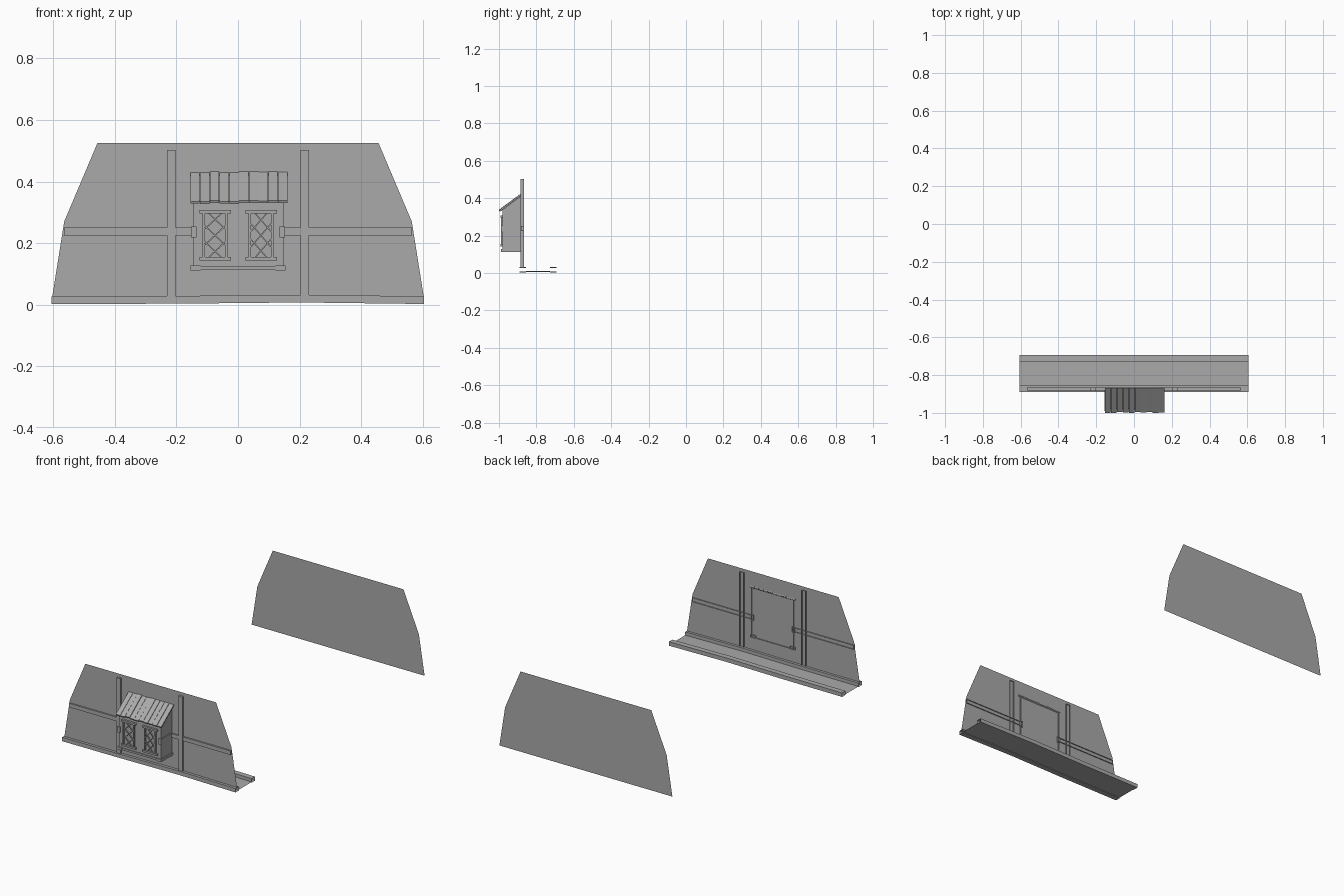
import bpy, math, random
from mathutils import Matrix

if "Cube" in bpy.data.objects:
    bpy.data.objects.remove(bpy.data.objects["Cube"])
random.seed(4)

grey = bpy.data.materials.new("mid_grey")
grey.diffuse_color = (0.4, 0.4, 0.4, 1)
grey.use_nodes = True
grey.node_tree.nodes["Principled BSDF"].inputs["Base Color"].default_value = grey.diffuse_color


def mesh(name, verts, faces):
    me = bpy.data.meshes.new(name)
    me.from_pydata(verts, [], faces)
    me.update()
    me.materials.append(grey)
    ob = bpy.data.objects.new(name, me)
    bpy.context.collection.objects.link(ob)
    return ob


def box(name, x0, x1, y0, y1, z0, z1, open_back=False):
    v = [(x, y, z) for x in (x0, x1) for y in (y0, y1) for z in (z0, z1)]
    f = [(0, 1, 3, 2), (4, 6, 7, 5), (0, 4, 5, 1), (0, 2, 6, 4), (1, 5, 7, 3)]
    return mesh(name, v, f if open_back else f + [(2, 3, 7, 6)])


def extrude_x(name, profile, x0, x1, skip=None):
    n = len(profile)
    v = [(x, y, z) for x in (x0, x1) for y, z in profile]
    f = [(i, n + i, n + (i + 1) % n, (i + 1) % n)[::-1] for i in range(n) if i != skip]
    return mesh(name, v, f + [tuple(range(n))[::-1], tuple(range(n, 2 * n))])


# Front and back gable sheets
half = [(0.605, 0.018), (0.565, 0.27), (0.457, 0.525)]
outline = half + [(-x, z) for x, z in reversed(half)]
for name, y in (("front_wall", -0.872), ("back_wall", 1.0)):
    order = range(6) if y > 0 else range(5, -1, -1)
    mesh(name, [(x, y, z) for x, z in outline], [tuple(order)])

# Ground channel: two rails joined by a thin floor, open ends, slightly bowed
stations = [(-0.607, 0), (-0.2, 0.001), (0.2, 0.005), (0.605, 0)]


def strip(name, profile, closed):
    n = len(profile)
    v = [(x, y, z + d) for x, d in stations for y, z in profile]
    f = [(s * n + i, s * n + (i + 1) % n, (s + 1) * n + (i + 1) % n, (s + 1) * n + i)
         for s in range(len(stations) - 1) for i in range(n if closed else n - 1)]
    mesh(name, v, f)


for name, a, b in (("front_rail", -0.889, -0.856), ("back_rail", -0.727, -0.693)):
    strip(name, [(a, 0.002), (b, 0.002), (b, 0.027), (a, 0.027)], True)
strip("channel_floor", [(-0.727, 0.006), (-0.856, 0.006)], False)

# Timber posts, cross beams and the bands along the bay sides
for s, side in ((-1, "left"), (1, "right")):
    def mirrored(name, a, b, *rest):
        return box(f"{side}_{name}", *sorted((s * a, s * b)), *rest, True)
    mirrored("post", 0.203, 0.231, -0.885, -0.866, 0.027, 0.503)
    mirrored("cross_beam", 0.135, 0.566, -0.881, -0.866, 0.225, 0.25)
    mirrored("bay_band", 0.135, 0.153, -0.988, -0.866, 0.218, 0.254)
    mirrored("sill_end", 0.122, 0.155, -0.99, -0.866, 0.111, 0.127)

# Bay window body and sill
extrude_x("bay_body", [(-0.98, 0.113), (-0.866, 0.113), (-0.866, 0.425), (-0.98, 0.338)],
          -0.145, 0.149, skip=1)
box("front_sill", -0.125, 0.125, -0.986, -0.97, 0.113, 0.125)

# Lean-to roof of uneven planks
width = 0.317 / 10
for i in range(10):
    x = -0.155 + i * width
    lift = random.uniform(0, 0.004)
    tip = random.uniform(-0.001, 0.004)
    extrude_x(f"roof_plank_{i}", [(-0.996 + tip, 0.327 + lift), (-0.866, 0.424 + lift),
                                  (-0.868, 0.432 + lift), (-0.999 + tip, 0.335 + lift)],
              x + 0.0005, x + width - random.uniform(0.0005, 0.002))


def lattice(label, xa, xb, za, zb, slope, step):
    # diagonal leads clipped to the window opening
    xc, zc = (xa + xb) / 2, (za + zb) / 2
    for s in (-slope, slope):
        for k in range(-6, 7):
            o = zc + k * step
            lo, hi = sorted(xc + (z - o) / s for z in (za, zb))
            lo, hi = max(lo, xa), min(hi, xb)
            if hi - lo < 0.008:
                continue
            mid = (lo + hi) / 2
            h = (hi - lo) / 2 * math.hypot(1, s)
            ob = box(f"{label}_lead", -h, h, -0.006, 0.002, -0.002, 0.002)
            ob.matrix_world = (Matrix.Translation((mid, -0.981, o + s * (mid - xc)))
                               @ Matrix.Rotation(-math.atan(s), 4, 'Y'))


# Window frames with leaded panes
for label, xa, xb, slope, step in (("left_window", -0.115, -0.034, 0.95, 0.052),
                                   ("right_window", 0.034, 0.115, 1.15, 0.05)):
    box(label + "_head", xa - 0.01, xb + 0.012, -0.992, -0.975, 0.296, 0.307)
    box(label + "_foot", xa - 0.01, xb + 0.012, -0.992, -0.975, 0.143, 0.154)
    box(label + "_jamb_a", xa, xb - 0.073, -0.99, -0.975, 0.154, 0.296)
    box(label + "_jamb_b", xa + 0.073, xb, -0.99, -0.975, 0.154, 0.296)
    lattice(label, xa + 0.008, xb - 0.008, 0.154, 0.296, slope, step)
